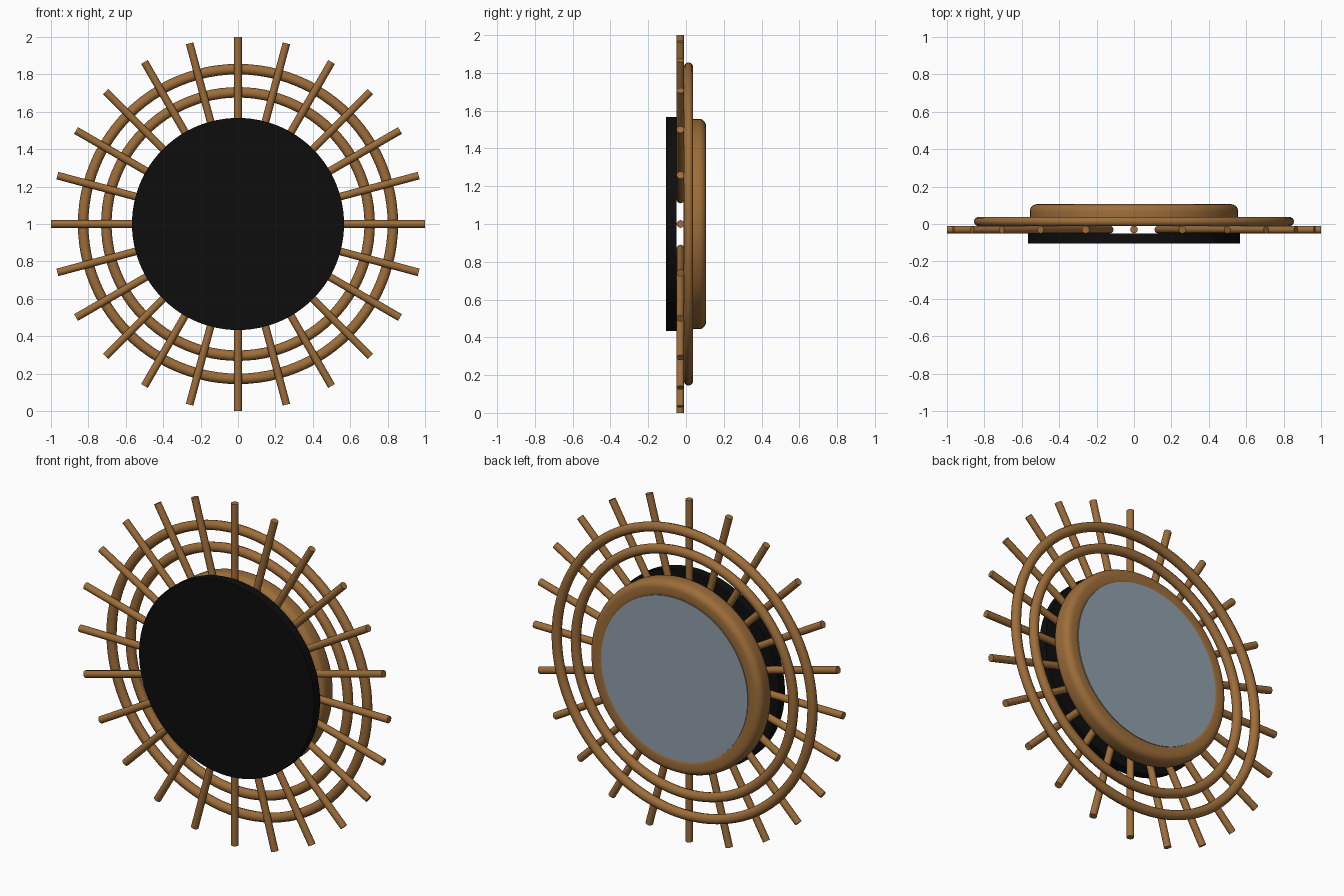
import bpy
import math
from mathutils import Matrix, Vector

cube = bpy.data.objects.get("Cube")
if cube:
    bpy.data.objects.remove(cube, do_unlink=True)

CENTRE_Z = 1.0


def make_material(name, colour):
    mat = bpy.data.materials.new(name)
    mat.use_nodes = True
    mat.diffuse_color = (*colour, 1)
    bsdf = mat.node_tree.nodes["Principled BSDF"]
    bsdf.inputs["Base Color"].default_value = (*colour, 1)
    bsdf.inputs["Roughness"].default_value = 0.6
    return mat


wood = make_material("rattan brown", (0.34, 0.155, 0.042))
black = make_material("backing black", (0.004, 0.004, 0.004))
glass = make_material("mirror grey blue", (0.28, 0.35, 0.41))


def lathe(name, profile, mat, closed=False, steps=96):
    """Spin (radius, y) points around the y axis through the centre."""
    verts, faces = [], []
    n = len(profile)
    for i in range(steps):
        a = math.tau * i / steps
        verts += [(r * math.cos(a), y, CENTRE_Z + r * math.sin(a)) for r, y in profile]
    for i in range(steps):
        j = (i + 1) % steps
        for k in range(n if closed else n - 1):
            m = (k + 1) % n
            faces.append((i * n + k, i * n + m, j * n + m, j * n + k))
    if not closed:
        # flat caps over both open ends
        faces.append([i * n for i in range(steps)][::-1])
        faces.append([i * n + n - 1 for i in range(steps)])
    mesh = bpy.data.meshes.new(name)
    mesh.from_pydata(verts, [], faces)
    # profiles run counter-clockwise so that faces point outwards
    mesh.flip_normals()
    mesh.validate()
    obj = bpy.data.objects.new(name, mesh)
    bpy.context.collection.objects.link(obj)
    mesh.materials.append(mat)
    smooth(obj)
    return obj


def smooth(obj):
    bpy.ops.object.select_all(action="DESELECT")
    obj.select_set(True)
    bpy.context.view_layer.objects.active = obj
    bpy.ops.object.mode_set(mode="EDIT")
    bpy.ops.mesh.select_all(action="SELECT")
    bpy.ops.mesh.normals_make_consistent(inside=False)
    bpy.ops.object.mode_set(mode="OBJECT")
    bpy.ops.object.shade_smooth_by_angle(angle=math.radians(40))


def rounded_section(r_in, r_out, y0, y1, bevel, steps=5):
    """Rounded rectangle in (radius, y)."""
    corners = [(r_out - bevel, y1 - bevel), (r_in + bevel, y1 - bevel),
               (r_in + bevel, y0 + bevel), (r_out - bevel, y0 + bevel)]
    points = []
    for q, (r, y) in enumerate(corners):
        for s in range(steps + 1):
            a = math.pi / 2 * (q + s / steps)
            points.append((r + bevel * math.cos(a), y + bevel * math.sin(a)))
    return points


# Round backing plate
lathe("backing_disc", [(0.567, -0.105), (0.567, -0.051)], black)

# Thick rounded frame and the glass set into it
lathe("mirror_frame", rounded_section(0.45, 0.557, -0.012, 0.106, 0.038), wood, closed=True)
lathe("mirror_glass", [(0.474, 0.03), (0.474, 0.107)], glass)

# Two thin hoops behind the spokes
for name, radius in (("inner_hoop", 0.704), ("outer_hoop", 0.828)):
    section = [(radius + 0.028 * math.cos(math.tau * k / 10),
                0.013 + 0.026 * math.sin(math.tau * k / 10)) for k in range(10)]
    lathe(name, section, wood, closed=True)

# Radiating spokes
COUNT, INNER, OUTER = 24, 0.5, 1.0
for i in range(COUNT):
    angle = math.tau * i / COUNT
    direction = Vector((math.sin(angle), 0, math.cos(angle)))
    middle = direction * (INNER + OUTER) / 2 + Vector((0, -0.03, CENTRE_Z))
    bpy.ops.mesh.primitive_cylinder_add(vertices=12, radius=0.0205, depth=OUTER - INNER)
    spoke = bpy.context.object
    spoke.name = f"spoke_{i + 1}"
    spoke.matrix_world = Matrix.Translation(middle) @ Matrix.Rotation(angle, 4, "Y")
    spoke.data.materials.append(wood)
    bpy.ops.object.shade_smooth_by_angle(angle=math.radians(40))
